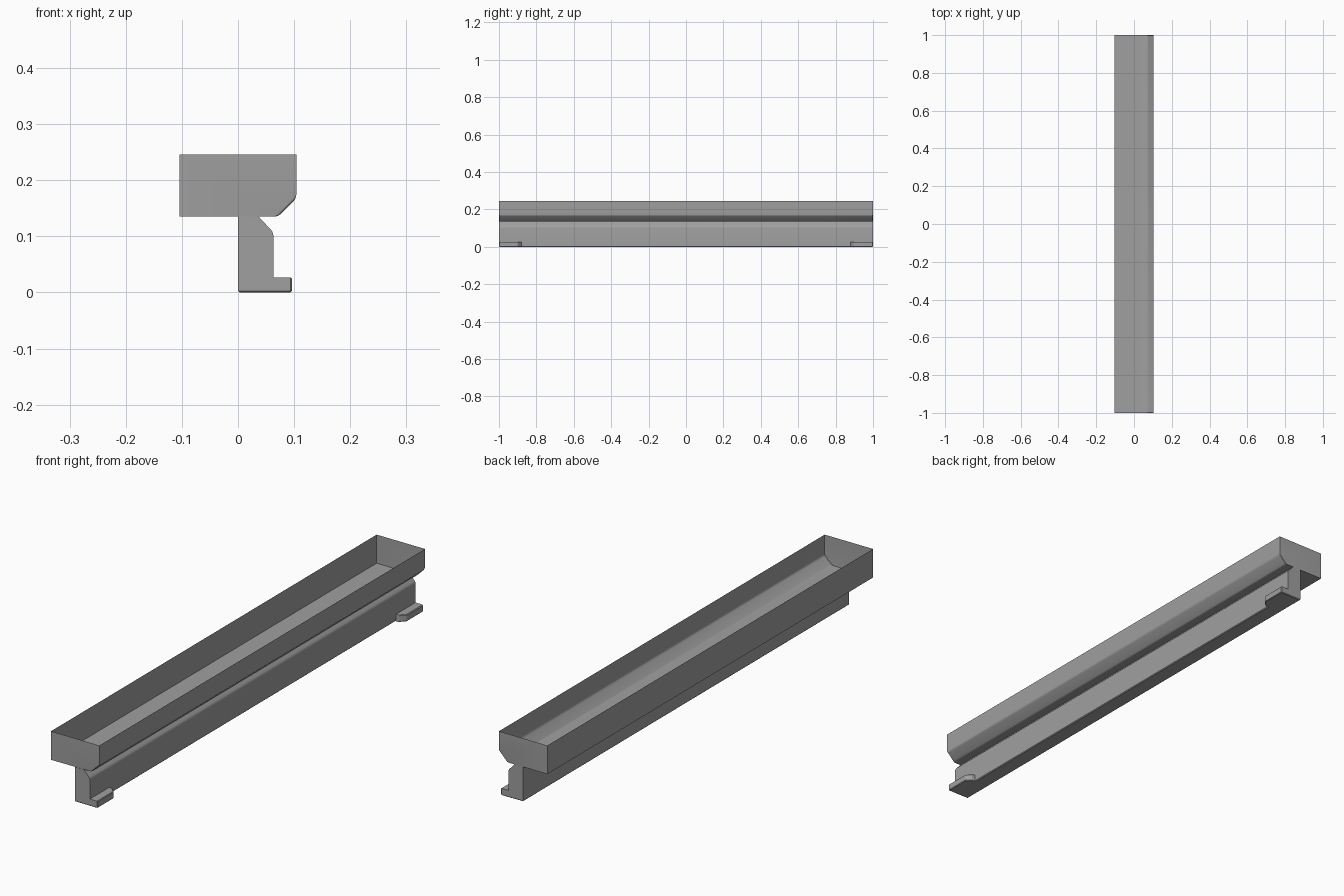
import bpy
import bmesh
import math
from mathutils import Vector

cube = bpy.data.objects.get("Cube")
if cube:
    bpy.data.objects.remove(cube, do_unlink=True)

GREY = (0.35, 0.35, 0.35, 1)
grey = bpy.data.materials.new("mid grey")
grey.use_nodes = True
grey.diffuse_color = GREY
grey.node_tree.nodes["Principled BSDF"].inputs["Base Color"].default_value = GREY


def prism(points, direction):
    """Closed solid swept from a flat outline."""
    bm = bmesh.new()
    face = bm.faces.new([bm.verts.new(p) for p in points])
    swept = bmesh.ops.extrude_face_region(bm, geom=[face])["geom"]
    moved = [v for v in swept if isinstance(v, bmesh.types.BMVert)]
    bmesh.ops.translate(bm, vec=Vector(direction), verts=moved)
    bmesh.ops.recalc_face_normals(bm, faces=bm.faces)
    return bm


def bevel(bm, rule, width, segments=1):
    """Bevel every edge whose two ends both satisfy the rule."""
    edges = [e for e in bm.edges if all(rule(v.co) for v in e.verts)]
    bmesh.ops.bevel(bm, geom=edges, offset=width, segments=segments,
                    profile=0.5, affect='EDGES')


def open_top(bm):
    top = [f for f in bm.faces if f.normal.z > 0.99]
    bmesh.ops.delete(bm, geom=top, context='FACES')


def finish(bm, name):
    mesh = bpy.data.meshes.new(name)
    bm.to_mesh(mesh)
    bm.free()
    mesh.materials.append(grey)
    obj = bpy.data.objects.new(name, mesh)
    bpy.context.collection.objects.link(obj)
    bpy.ops.object.select_all(action='DESELECT')
    obj.select_set(True)
    bpy.context.view_layer.objects.active = obj
    bpy.ops.object.shade_smooth_by_angle(angle=math.radians(20))


def near(a, b):
    return abs(a - b) < 0.0005


# Open thin-walled trough with one chamfered lower side
FLOOR = 0.135
outline = [(-0.104, FLOOR), (0.071, FLOOR), (0.104, 0.168), (0.104, 0.246), (-0.104, 0.246)]
bm = prism([(x, -1, z) for x, z in outline], (0, 2, 0))
bevel(bm, lambda c: near(c.x, 0.071) or near(c.z, 0.168), 0.006, 3)
open_top(bm)
finish(bm, "trough")

# Supporting web under the trough, with a sloped shoulder
outline = [(0, 0), (0.063, 0), (0.063, 0.107), (0.037, FLOOR), (0, FLOOR)]
bm = prism([(x, -1, z) for x, z in outline], (0, 2, 0))
bevel(bm, lambda c: near(c.z, 0.107), 0.006, 3)
bevel(bm, lambda c: near(c.z, 0), 0.003)
open_top(bm)
finish(bm, "support_web")

# Small clip feet at both ends, inner corner cut off
for side, name in ((-1, "front_foot"), (1, "back_foot")):
    plan = [(0.04, 1), (0.096, 1), (0.096, 0.9), (0.076, 0.88), (0.04, 0.88)]
    bm = prism([(x, side * y, 0) for x, y in plan], (0, 0, 0.027))
    bevel(bm, lambda c: c.x > 0.05 or (near(c.z, 0) and near(abs(c.y), 1)), 0.0025)
    finish(bm, name)
